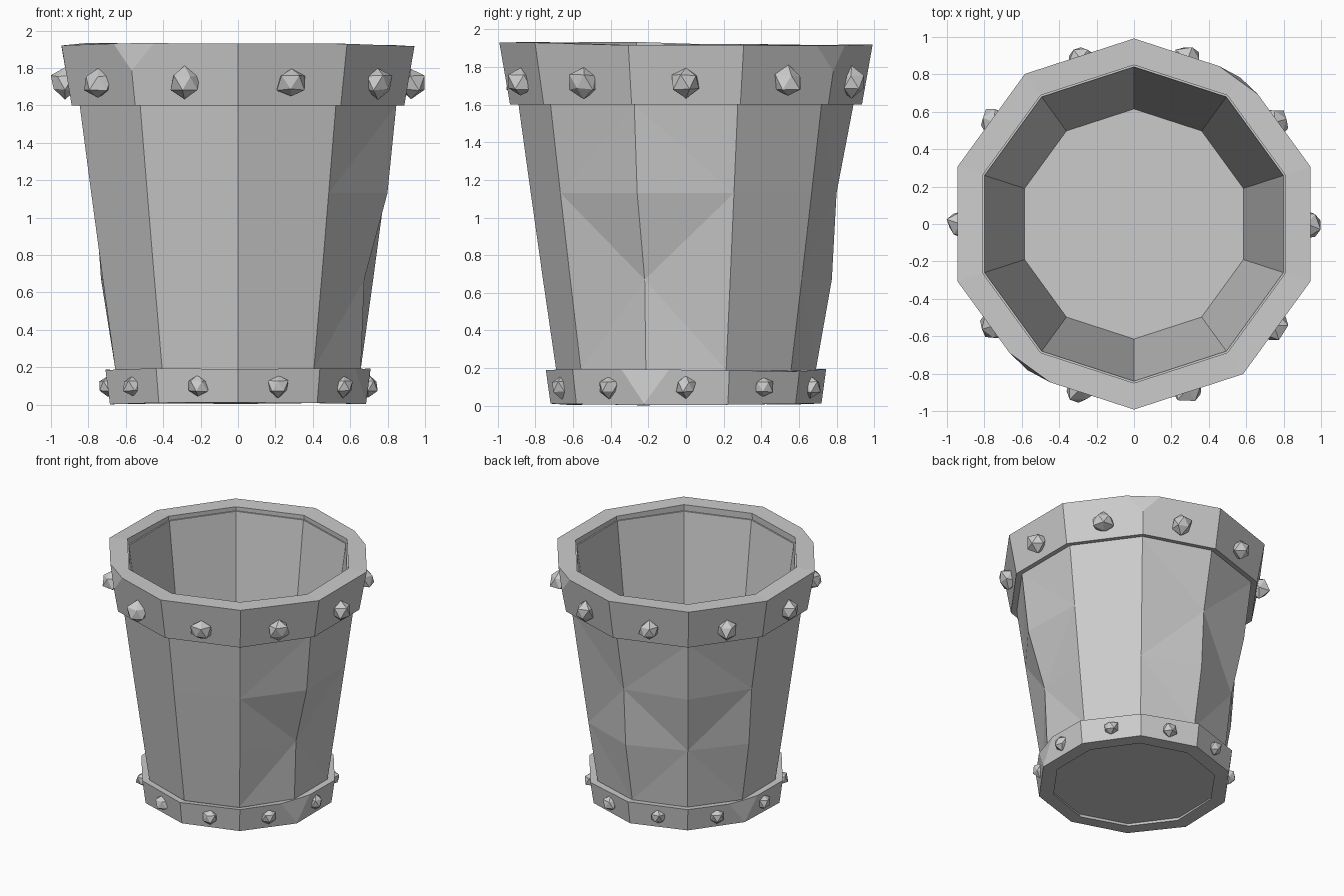
import bpy, bmesh, math, random
from mathutils import Vector

cube = bpy.data.objects.get("Cube")
if cube:
    bpy.data.objects.remove(cube)

SIDES = 10
STEP = 2 * math.pi / SIDES
rng = random.Random(4)

stone = bpy.data.materials.new("stone grey")
stone.use_nodes = True
GREY = (0.6, 0.6, 0.6, 1)
stone.diffuse_color = GREY
stone.node_tree.nodes["Principled BSDF"].inputs["Base Color"].default_value = GREY


def finish(bm, name):
    bmesh.ops.recalc_face_normals(bm, faces=bm.faces)
    mesh = bpy.data.meshes.new(name)
    bm.to_mesh(mesh)
    bm.free()
    mesh.materials.append(stone)
    obj = bpy.data.objects.new(name, mesh)
    bpy.context.collection.objects.link(obj)


def lathe(profile, closed=False, dents={}):
    """Ten-sided turning of (radius, z) points; dents shift single corners."""
    bm = bmesh.new()
    rings = []
    for row, (r, z) in enumerate(profile):
        ring = []
        for k in range(SIDES):
            a = math.radians(18) + k * STEP
            rr = r + dents.get((row, k), 0)
            ring.append(bm.verts.new((rr * math.cos(a), rr * math.sin(a), z)))
        rings.append(ring)
    pairs = list(zip(rings, rings[1:]))
    if closed:
        pairs.append((rings[-1], rings[0]))
    for low, high in pairs:
        for k in range(SIDES):
            n = (k + 1) % SIDES
            bm.faces.new((low[k], low[n], high[n], high[k]))
    if not closed:
        bm.faces.new(rings[0])
        bm.faces.new(rings[-1])
    return bm


def chip(bm, degrees, low, high):
    """Slice off one corner with a plane through two (radius, z) points."""
    a = math.radians(degrees)
    out = Vector((math.cos(a), math.sin(a), 0))
    normal = out * (high[1] - low[1]) + Vector((0, 0, low[0] - high[0]))
    cut = bmesh.ops.bisect_plane(
        bm, geom=bm.verts[:] + bm.edges[:] + bm.faces[:],
        plane_co=out * low[0] + Vector((0, 0, low[1])),
        plane_no=normal, clear_outer=True)
    edges = [e for e in cut["geom_cut"] if isinstance(e, bmesh.types.BMEdge)]
    bmesh.ops.holes_fill(bm, edges=edges, sides=0)


# Bucket body: outer wall up, inner wall down to the floor
body = lathe(
    [(0.64, 0.03), (0.69, 0.19), (0.76, 0.67), (0.825, 1.13), (0.89, 1.6),
     (0.9, 1.88), (0.84, 1.88), (0.615, 0.14)],
    dents={(2, 9): -0.05, (3, 9): 0.015, (3, 2): -0.025, (2, 2): 0.015,
           (2, 3): -0.02, (3, 4): -0.02, (2, 4): 0.01, (3, 3): 0.01})
bmesh.ops.triangulate(body, faces=[f for f in body.faces if len(f.verts) == 4])
finish(body, "bucket_body")

# Top band with two chipped corners
band = lathe([(0.935, 1.6), (0.992, 1.92), (0.85, 1.92), (0.86, 1.61)], closed=True)
for v in band.verts:
    if v.co.z > 1.9:
        v.co.z += rng.uniform(-0.01, 0.015)
for angle in (54, 234):
    chip(band, angle, (0.966, 1.79), (0.95, 1.92))
finish(band, "top_band")

# Bottom band with two chipped corners
band = lathe([(0.72, 0.01), (0.745, 0.19), (0.67, 0.19), (0.61, 0.01)], closed=True)
for v in band.verts:
    v.co.z += rng.uniform(-0.01, 0.006)
for angle in (162, 342):
    chip(band, angle, (0.72, 0.02), (0.702, 0.19))
finish(band, "bottom_band")


# Rough rivets on the middle of every band face
def rivets(name, distance, z, size):
    for k in range(SIDES):
        bm = bmesh.new()
        bmesh.ops.create_icosphere(bm, subdivisions=1, radius=size)
        spin = rng.uniform(0, 6)
        a = k * STEP
        centre = Vector((distance * math.cos(a), distance * math.sin(a), z))
        for v in bm.verts:
            x, y, h = v.co * rng.uniform(0.85, 1.12)
            v.co = centre + Vector((x * math.cos(spin) - y * math.sin(spin),
                                    x * math.sin(spin) + y * math.cos(spin), h))
        finish(bm, f"{name}_{k + 1}")


rivets("top_rivet", 0.925, 1.72, 0.083)
rivets("bottom_rivet", 0.695, 0.1, 0.06)
